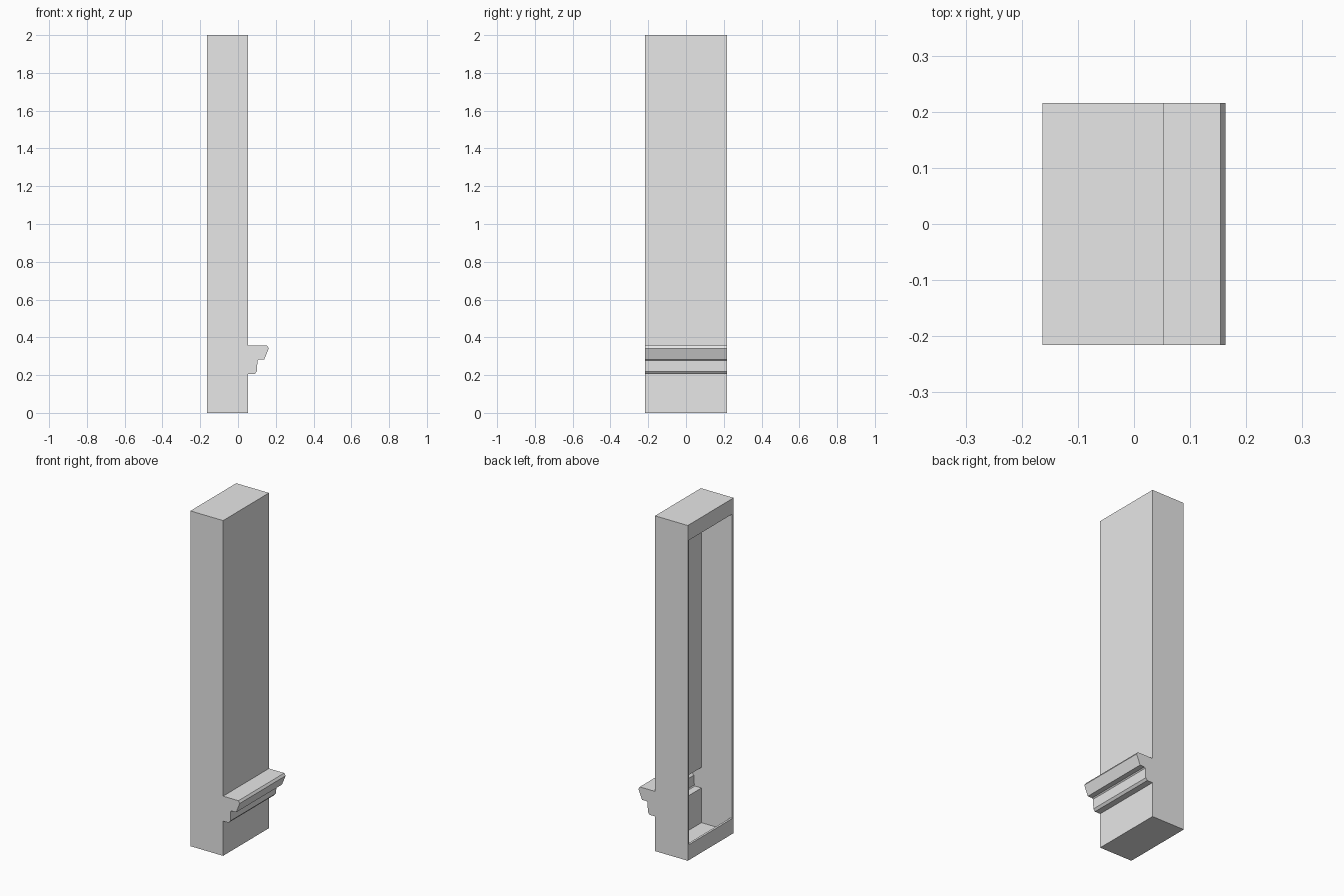
import bpy
import bmesh
from mathutils import Vector

old = bpy.data.objects.get("Cube")
if old:
    bpy.data.objects.remove(old, do_unlink=True)

HALF_DEPTH = 0.216
WALL = 0.013
LEFT, FACE = -0.163, 0.053
HEIGHT = 2.0
LIP = 0.092

grey = bpy.data.materials.new("light grey")
grey.use_nodes = True
COLOUR = (0.8, 0.8, 0.8, 1)
grey.diffuse_color = COLOUR
grey.node_tree.nodes["Principled BSDF"].inputs["Base Color"].default_value = COLOUR


def inset(points, d):
    """Shrink a counter-clockwise outline evenly by d."""
    result = []
    for i, p in enumerate(points):
        before = (p - points[i - 1]).normalized()
        after = (points[(i + 1) % len(points)] - p).normalized()
        n1 = Vector((-before.y, before.x))
        n2 = Vector((-after.y, after.x))
        result.append(p + (n1 + n2) * d / (1 + n1.dot(n2)))
    return result


def prism(name, outline, half_depth):
    """Extrude an x-z outline along y, centred on y = 0."""
    bm = bmesh.new()
    face = bm.faces.new([bm.verts.new((p.x, -half_depth, p.y)) for p in outline])
    grown = bmesh.ops.extrude_face_region(bm, geom=[face])["geom"]
    verts = [v for v in grown if isinstance(v, bmesh.types.BMVert)]
    bmesh.ops.translate(bm, verts=verts, vec=(0, 2 * half_depth, 0))
    bmesh.ops.recalc_face_normals(bm, faces=bm.faces)
    mesh = bpy.data.meshes.new(name)
    bm.to_mesh(mesh)
    bm.free()
    mesh.materials.append(grey)
    obj = bpy.data.objects.new(name, mesh)
    bpy.context.collection.objects.link(obj)
    return obj


# Tall panel outline with the stepped ledge moulding
ledge = [(FACE, 0.207), (0.089, 0.207), (0.1, 0.22), (0.103, 0.277),
         (0.109, 0.283), (0.139, 0.283), (0.163, 0.342), (0.154, 0.356),
         (FACE, 0.356)]
outline = [Vector(p) for p in
           [(LEFT, 0), (FACE, 0)] + ledge + [(FACE, HEIGHT), (LEFT, HEIGHT)]]
opening = [Vector(p) for p in
           [(LEFT - 0.1, LIP), (-0.1, LIP),
            (-0.1, HEIGHT - LIP), (LEFT - 0.1, HEIGHT - LIP)]]

panel = prism("hollow_panel_with_ledge", outline, HALF_DEPTH)

# Hollow inside, then the open back between the top and bottom lips
cutters = [prism("inner_hollow_cutter", inset(outline, WALL), HALF_DEPTH - WALL),
           prism("back_opening_cutter", opening, HALF_DEPTH - WALL)]
for cutter in cutters:
    mod = panel.modifiers.new(cutter.name, 'BOOLEAN')
    mod.operation = 'DIFFERENCE'
    mod.solver = 'EXACT'
    mod.object = cutter
    bpy.context.view_layer.objects.active = panel
    bpy.ops.object.modifier_apply(modifier=mod.name)
    bpy.data.objects.remove(cutter, do_unlink=True)
